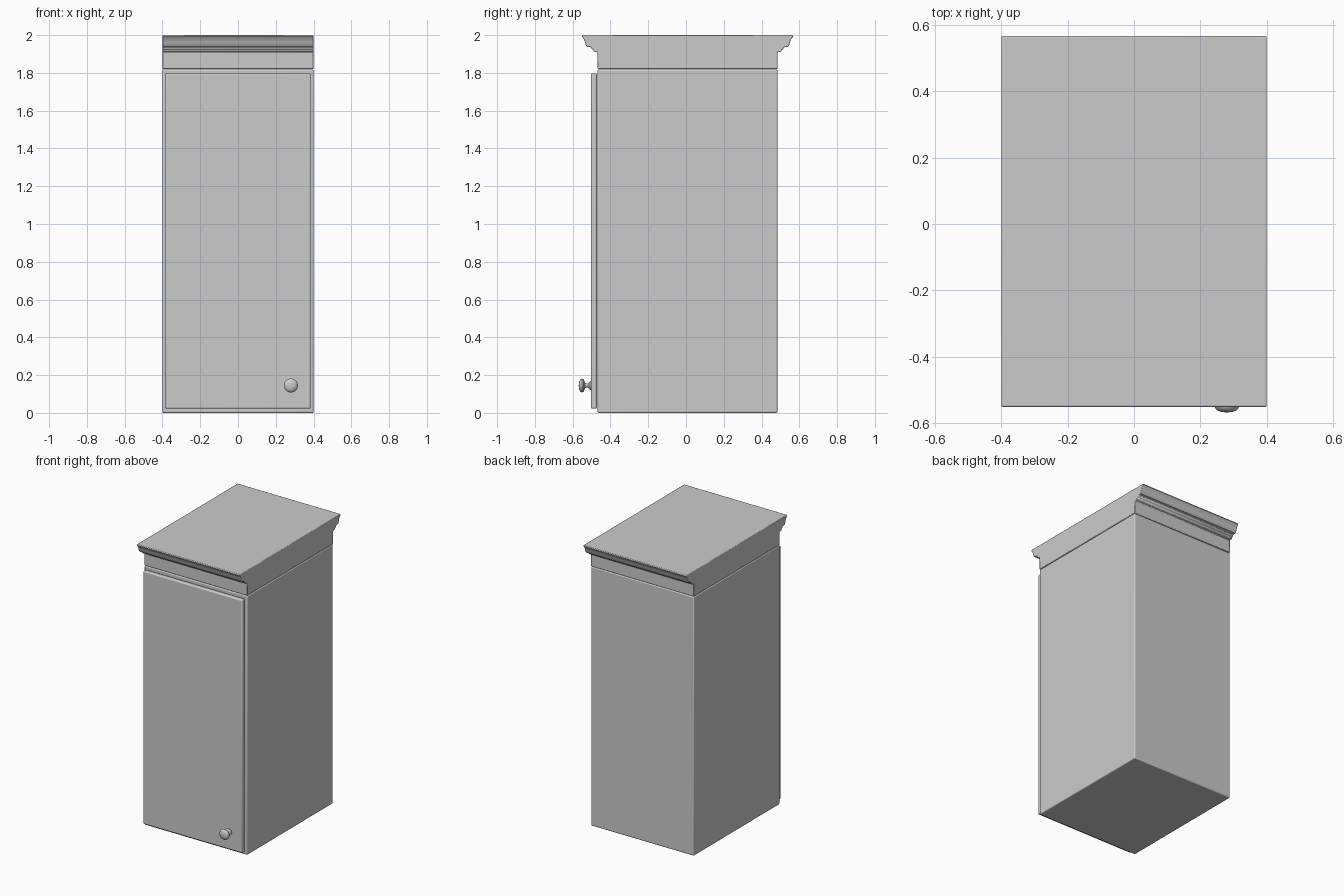
import bpy, bmesh, math
from mathutils import Matrix

if "Cube" in bpy.data.objects:
    bpy.data.objects.remove(bpy.data.objects["Cube"])

grey = bpy.data.materials.new("cabinet_grey")
grey.use_nodes = True
COLOUR = (0.6, 0.6, 0.6, 1)
grey.diffuse_color = COLOUR
grey.node_tree.nodes["Principled BSDF"].inputs["Base Color"].default_value = COLOUR


def finish(name, bm, bevel=0.0, segments=3):
    bmesh.ops.recalc_face_normals(bm, faces=bm.faces)
    mesh = bpy.data.meshes.new(name)
    bm.to_mesh(mesh)
    bm.free()
    ob = bpy.data.objects.new(name, mesh)
    bpy.context.collection.objects.link(ob)
    mesh.materials.append(grey)
    if bevel:
        mod = ob.modifiers.new("rounded_edges", "BEVEL")
        mod.width = bevel
        mod.segments = segments
        mod.limit_method = "ANGLE"
        mod.angle_limit = math.radians(50)
    bpy.ops.object.select_all(action="DESELECT")
    ob.select_set(True)
    bpy.context.view_layer.objects.active = ob
    bpy.ops.object.shade_smooth_by_angle(angle=math.radians(35))
    return ob


def box(name, low, high, bevel):
    bm = bmesh.new()
    bmesh.ops.create_cube(bm, size=1)
    for v in bm.verts:
        v.co = [(a + b) / 2 + c * (b - a) for a, b, c in zip(low, high, v.co)]
    return finish(name, bm, bevel)


# Carcass and door
HALF = 0.4
box("cabinet_body", (-HALF, -0.468, 0), (HALF, 0.484, 1.818), 0.007)
box("door", (-0.385, -0.503, 0.022), (0.385, -0.472, 1.798), 0.008)

# Crown moulding: half profile (distance from middle, height), mirrored front to back
MIDDLE = 0.008
half = [(0.476, 1.82), (0.476, 1.91), (0.496, 1.912), (0.498, 1.922),
        (0.508, 1.926), (0.51, 1.936), (0.531, 1.938), (0.538, 1.945),
        (0.542, 1.962), (0.55, 1.98), (0.559, 1.992), (0.559, 2.0)]
outline = [(MIDDLE + d, z) for d, z in half]
outline += [(MIDDLE - d, z) for d, z in reversed(half)]
bm = bmesh.new()
face = bm.faces.new([bm.verts.new((-HALF, y, z)) for y, z in outline])
extruded = bmesh.ops.extrude_face_region(bm, geom=[face])["geom"]
bmesh.ops.translate(bm, vec=(2 * HALF, 0, 0),
                    verts=[g for g in extruded if isinstance(g, bmesh.types.BMVert)])
finish("crown_moulding", bm, 0.004, 2)

# Door knob: (radius, depth) turned around the front-back axis
profile = [(0, -0.568), (0.015, -0.567), (0.027, -0.563), (0.034, -0.557),
           (0.037, -0.55), (0.034, -0.543), (0.024, -0.538), (0.014, -0.534),
           (0.011, -0.526), (0.012, -0.518), (0.018, -0.512), (0.024, -0.508),
           (0.024, -0.498), (0, -0.498)]
bm = bmesh.new()
points = [bm.verts.new((r, y, 0)) for r, y in profile]
edges = [bm.edges.new(pair) for pair in zip(points, points[1:])]
bmesh.ops.spin(bm, geom=points + edges, cent=(0, 0, 0), axis=(0, 1, 0),
               angle=math.tau, steps=32)
bmesh.ops.remove_doubles(bm, verts=bm.verts, dist=0.0001)
bmesh.ops.transform(bm, matrix=Matrix.Translation((0.28, 0, 0.145)), verts=bm.verts)
finish("door_knob", bm)
